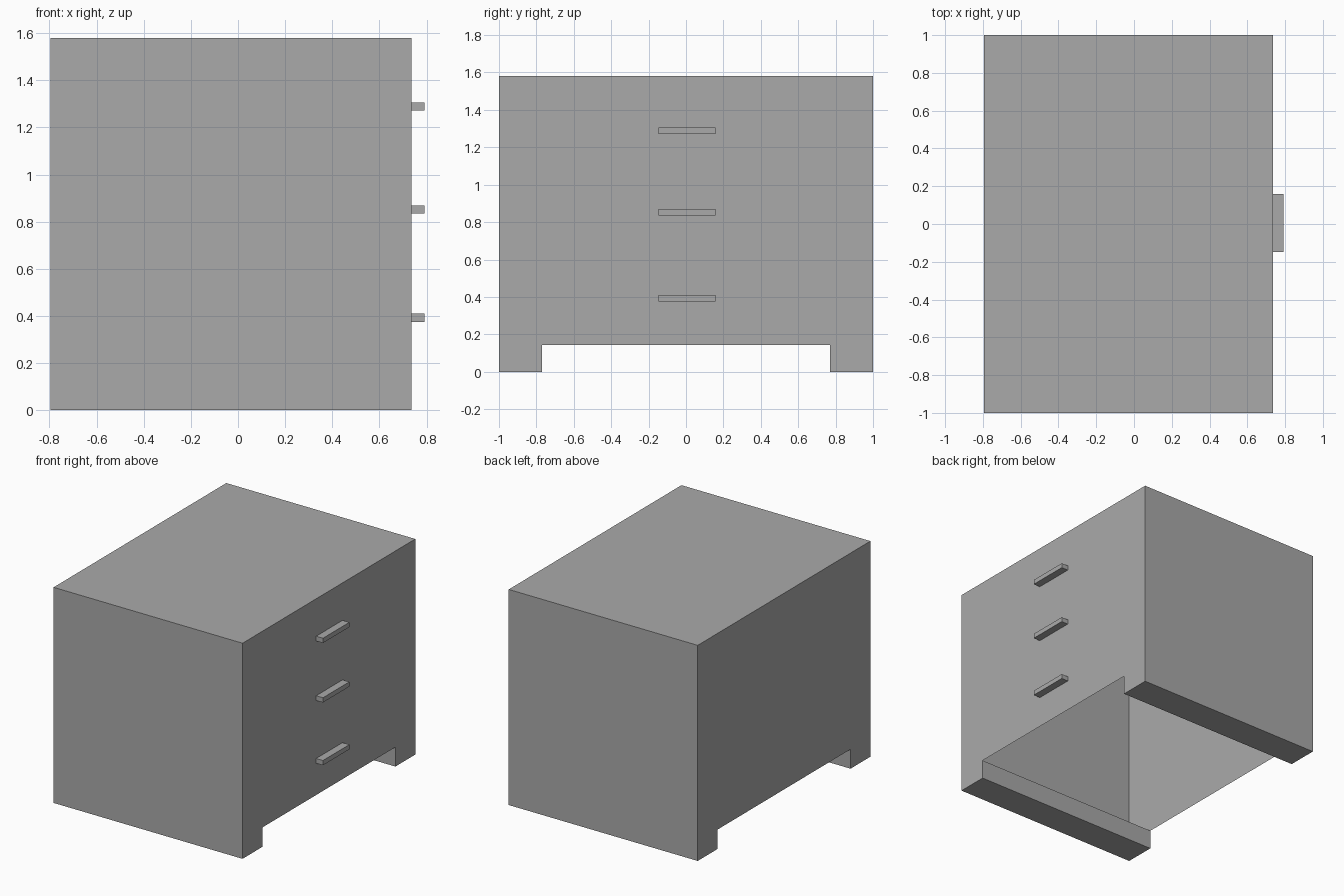
import bpy, bmesh
from mathutils import Matrix, Vector

default_cube = bpy.data.objects.get("Cube")
if default_cube:
    bpy.data.objects.remove(default_cube, do_unlink=True)

# Single grey finish
grey = bpy.data.materials.new("plain_grey")
grey.use_nodes = True
colour = (0.40, 0.40, 0.40, 1)
grey.diffuse_color = colour
grey.node_tree.nodes["Principled BSDF"].inputs["Base Color"].default_value = colour

BACK, FRONT, HANDLE_TIP = -0.795, 0.737, 0.792
HEIGHT, FOOT_HEIGHT, FOOT_INNER = 1.58, 0.142, 0.77


def finish(name, bm):
    bmesh.ops.recalc_face_normals(bm, faces=bm.faces)
    mesh = bpy.data.meshes.new(name)
    bm.to_mesh(mesh)
    bm.free()
    mesh.materials.append(grey)
    obj = bpy.data.objects.new(name, mesh)
    bpy.context.collection.objects.link(obj)
    return obj


# Cabinet body: side profile with a notch between the feet, extruded in depth
half = [(1, HEIGHT), (1, 0), (FOOT_INNER, 0), (FOOT_INNER, FOOT_HEIGHT)]
profile = half + [(-y, z) for y, z in reversed(half)]
bm = bmesh.new()
outline = bm.faces.new([bm.verts.new((BACK, y, z)) for y, z in profile])
ext = bmesh.ops.extrude_face_region(bm, geom=[outline], use_keep_orig=True)
bmesh.ops.translate(bm, vec=(FRONT - BACK, 0, 0),
                    verts=[v for v in ext["geom"] if isinstance(v, bmesh.types.BMVert)])
bmesh.ops.recalc_face_normals(bm, faces=bm.faces)

# The hollow body is open underneath, between the feet
opening = [f for f in bm.faces
           if all(abs(v.co.z - FOOT_HEIGHT) < 0.001 for v in f.verts)]
bmesh.ops.delete(bm, geom=opening, context='FACES_ONLY')
finish("cabinet_body", bm)

# Three drawer handles
for label, z in (("lower", 0.392), ("middle", 0.852), ("upper", 1.288)):
    bm = bmesh.new()
    size = Vector((HANDLE_TIP - FRONT, 0.305, 0.035))
    centre = Vector(((FRONT + HANDLE_TIP) / 2, 0.005, z))
    bmesh.ops.create_cube(bm, size=1, matrix=Matrix.LocRotScale(centre, None, size))
    finish(label + "_drawer_handle", bm)
